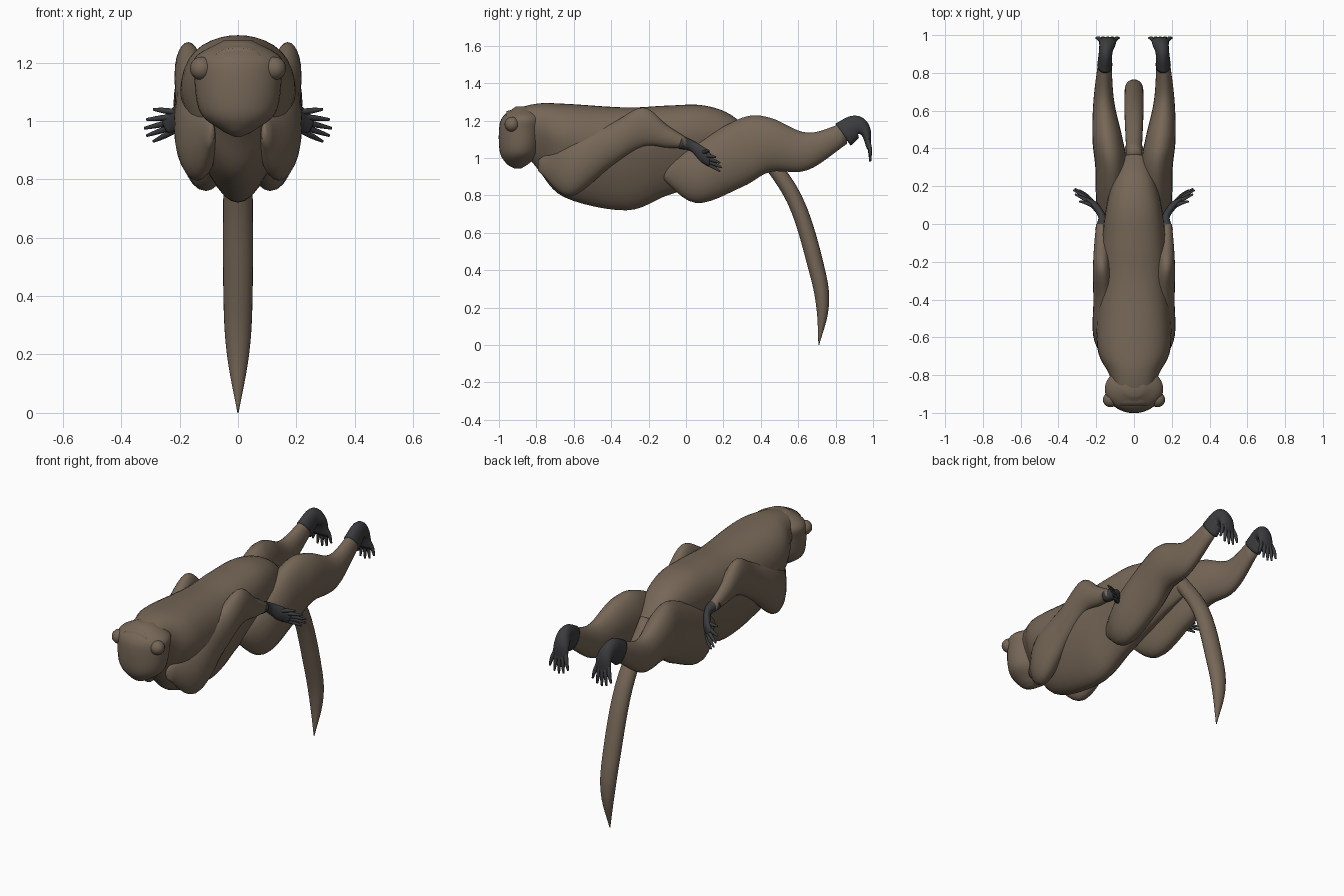
import bpy, bmesh, math
from mathutils import Vector

cube = bpy.data.objects.get("Cube")
if cube:
    bpy.data.objects.remove(cube)

ACROSS, FORWARD, UP = Vector((1, 0, 0)), Vector((0, 1, 0)), Vector((0, 0, 1))


def material(name, red, green, blue):
    mat = bpy.data.materials.new(name)
    mat.use_nodes = True
    colour = (red, green, blue, 1)
    mat.diffuse_color = colour
    mat.node_tree.nodes["Principled BSDF"].inputs["Base Color"].default_value = colour
    return mat


fur = material("brown fur", .18, .135, .095)
skin = material("dark grey skin", .044, .045, .048)


def finish(bm, name, mat):
    """Turn a bmesh into a smooth shaded object."""
    bmesh.ops.recalc_face_normals(bm, faces=bm.faces)
    mesh = bpy.data.meshes.new(name)
    bm.to_mesh(mesh)
    bm.free()
    mesh.materials.append(mat)
    mesh.shade_smooth()
    part = bpy.data.objects.new(name, mesh)
    bpy.context.collection.objects.link(part)


def smooth_path(stations, steps=6):
    """Interpolate stations of position, width radius and height radius."""
    points = [Vector(station) for station in stations]
    before = points[0] * 2 - points[1]
    after = points[-1] * 2 - points[-2]
    points = [before, *points, after]
    path = []
    for a, b, c, d in zip(points, points[1:], points[2:], points[3:]):
        for step in range(steps):
            t = step / steps
            bend = (a * 2 - b * 5 + c * 4 - d) * t * t
            twist = (b * 3 - a - c * 3 + d) * t * t * t
            path.append((b * 2 + (c - a) * t + bend + twist) / 2)
    return path + [points[-2]]


def loft(name, stations, mat, direction=None, wide=ACROSS, vee=0, side=1, sides=24):
    """Skin elliptical rings along a path; vee narrows the underside."""
    path = smooth_path(stations)
    last = len(path) - 1
    bm = bmesh.new()
    rings = []
    for i, station in enumerate(path):
        x, y, z, width, height = station
        along = direction
        if along is None:
            along = Vector(path[min(i + 1, last)][:3]) - Vector(path[max(i - 1, 0)][:3])
        along = along.normalized()
        u = (wide - along * wide.dot(along)).normalized()
        v = u.cross(along)
        ring = []
        for k in range(sides):
            angle = math.tau * k / sides
            c, s = math.cos(angle), math.sin(angle)
            point = Vector((x, y, z))
            point += u * width * c * (1 - vee * max(0, -s))
            point += v * height * (s + vee * c * c)
            point.x *= side
            ring.append(bm.verts.new(point))
        rings.append(ring)
    for ring, following in zip(rings, rings[1:]):
        for k in range(sides):
            n = (k + 1) % sides
            bm.faces.new((ring[k], ring[n], following[n], following[k]))
    bm.faces.new(rings[0])
    bm.faces.new(rings[-1])
    finish(bm, name, mat)


def ear(name, side):
    bm = bmesh.new()
    bmesh.ops.create_uvsphere(bm, u_segments=16, v_segments=10, radius=.04)
    bmesh.ops.translate(bm, verts=bm.verts, vec=(.125 * side, -.93, 1.18))
    finish(bm, name, fur)


def digits(name, side, wide, base, tip, base_spread, tip_spread, shorten, thickness):
    """Fan five fingers or toes out around a middle one."""
    for i in range(5):
        fan = i / 2 - 1
        start = base + base_spread * fan
        end = tip + tip_spread * fan + shorten * fan * fan
        middle = start.lerp(end, .5) + FORWARD * thickness / 2
        stations = [(*start, thickness, thickness), (*middle, thickness, thickness),
                    (*end, thickness / 2, thickness / 2)]
        loft(f"{name}_{i + 1}", stations, skin, wide=wide, side=side, sides=10)


# Torso with a keeled belly
loft("torso", [
    (0, -.96, 1.2, .08, .05),
    (0, -.8, 1.12, .13, .17),
    (0, -.65, 1.04, .195, .25),
    (0, -.32, .995, .185, .275),
    (0, -.1, 1.04, .17, .24),
    (0, .1, 1.07, .145, .21),
    (0, .27, 1.06, .1, .15),
    (0, .45, .98, .03, .03),
], fur, direction=FORWARD, vee=.25, sides=36)

# Head with the muzzle pointing down
loft("head", [
    (0, -.87, 1.275, .05, .04),
    (0, -.87, 1.22, .145, .11),
    (0, -.88, 1.15, .15, .12),
    (0, -.89, 1.03, .13, .105),
    (0, -.9, .97, .06, .06),
    (0, -.9, .945, .01, .02),
], fur, direction=-UP, sides=32)

# Hanging tail
loft("tail", [
    (0, .36, 1.1, .04, .04),
    (0, .58, .78, .05, .043),
    (0, .7, .4, .05, .043),
    (0, .73, .2, .038, .033),
    (0, .71, 0, .002, .002),
], fur)

for label, side in (("left", 1), ("right", -1)):
    ear(label + "_ear", side)

    # Arm from the shoulder through the raised elbow to the wrist
    loft(label + "_arm", [
        (.09, -.79, .96, .01, .03),
        (.14, -.62, .95, .07, .155),
        (.155, -.4, 1.07, .06, .115),
        (.17, -.23, 1.165, .047, .105),
        (.17, -.1, 1.115, .04, .06),
        (.17, 0, 1.08, .03, .03),
    ], fur, direction=FORWARD, side=side)

    # Flat hand with spread fingers
    loft(label + "_hand", [
        (.17, -.03, 1.085, .036, .036),
        (.17, .04, 1.06, .028, .02),
        (.21, .1, 1.01, .04, .02),
        (.25, .13, .985, .03, .01),
    ], skin, wide=UP, side=side, sides=16)
    digits(label + "_finger", side, UP, Vector((.21, .1, 1)), Vector((.32, .18, .975)),
           Vector((0, -.01, .03)), Vector((0, -.03, .055)), Vector((-.03, -.03, .01)), .01)

    # Leg from the broad thigh to the ankle
    loft(label + "_leg", [
        (.08, -.15, .93, .01, .02),
        (.11, .05, .92, .08, .16),
        (.12, .3, 1.03, .085, .185),
        (.14, .45, 1.07, .08, .145),
        (.16, .65, 1.035, .055, .1),
        (.155, .86, 1.135, .035, .06),
    ], fur, direction=FORWARD, side=side)

    # Foot bent downward with toes
    loft(label + "_foot", [
        (.155, .84, 1.125, .04, .072),
        (.15, .91, 1.17, .036, .058),
        (.14, .96, 1.14, .045, .03),
        (.14, .977, 1.05, .05, .01),
    ], skin, side=side, sides=20)
    digits(label + "_toe", side, ACROSS, Vector((.14, .97, 1.1)), Vector((.14, .985, .98)),
           ACROSS * .035, ACROSS * .06, UP * .03, .011)
